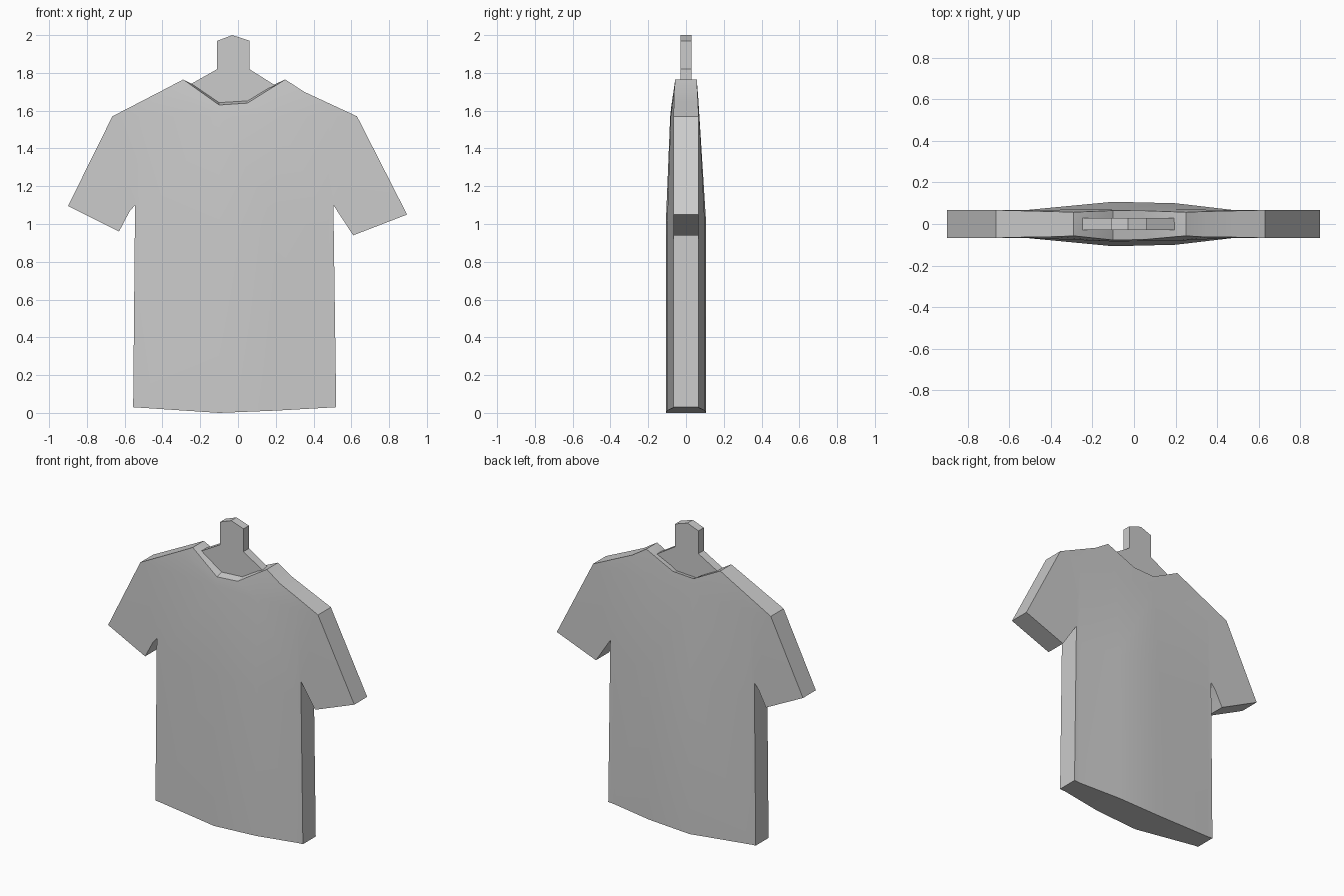
import bpy, bmesh, math
from mathutils import Vector

cube = bpy.data.objects.get("Cube")
if cube:
    bpy.data.objects.remove(cube, do_unlink=True)

grey = bpy.data.materials.new("cloth_grey")
grey.use_nodes = True
colour = (0.6, 0.6, 0.6, 1)
grey.diffuse_color = colour
grey.node_tree.nodes["Principled BSDF"].inputs["Base Color"].default_value = colour


def slab(outline, half):
    """Solid plate: an x-z outline extruded along y."""
    bm = bmesh.new()
    front = bm.faces.new([bm.verts.new((x, -half, z)) for x, z in outline])
    out = bmesh.ops.extrude_face_region(bm, geom=[front], use_keep_orig=True)
    moved = [g for g in out["geom"] if isinstance(g, bmesh.types.BMVert)]
    bmesh.ops.translate(bm, verts=moved, vec=(0, 2 * half, 0))
    bmesh.ops.recalc_face_normals(bm, faces=bm.faces)
    return bm


def finish(bm, name):
    bmesh.ops.recalc_face_normals(bm, faces=bm.faces)
    mesh = bpy.data.meshes.new(name)
    bm.to_mesh(mesh)
    bm.free()
    mesh.materials.append(grey)
    obj = bpy.data.objects.new(name, mesh)
    bpy.context.collection.objects.link(obj)
    bpy.ops.object.select_all(action="DESELECT")
    obj.select_set(True)
    bpy.context.view_layer.objects.active = obj
    bpy.ops.object.shade_smooth_by_angle(angle=math.radians(25))
    return obj


def ramp(value, stops):
    """Piecewise linear lookup."""
    if value <= stops[0][0]:
        return stops[0][1]
    for (a, fa), (b, fb) in zip(stops, stops[1:]):
        if value <= b:
            return fa + (fb - fa) * (value - a) / (b - a)
    return stops[-1][1]


# Shirt: neckline, sleeves, armpits and curved hem
shirt_outline = [
    (-0.29, 1.765), (-0.1, 1.63), (0.05, 1.64), (0.25, 1.765), (0.35, 1.70),
    (0.63, 1.57), (0.895, 1.05), (0.61, 0.94), (0.505, 1.10), (0.52, 0.03),
    (0.2, 0.012), (-0.1, 0.0), (-0.555, 0.03), (-0.545, 1.10), (-0.575, 1.065),
    (-0.63, 0.96), (-0.90, 1.095), (-0.665, 1.57), (-0.385, 1.715)]
bm = slab(shirt_outline, 1)

# Cut lines where the cloth folds
cuts = [(Vector((x, 0, 0)), Vector((1, 0, 0))) for x in (-0.52, -0.1, 0.2, 0.48)]
cuts += [(Vector((0, 0, z)), Vector((0, 0, 1))) for z in (1.0, 1.57)]
for point, normal in cuts:
    geom = bm.verts[:] + bm.edges[:] + bm.faces[:]
    bmesh.ops.bisect_plane(bm, geom=geom, dist=0.0005, plane_co=point, plane_no=normal)

# Chest and back bulge along a ridge, thinner towards the neck
across = [(-0.52, 0), (-0.1, 1), (0.2, 0.82), (0.48, 0)]
front_fall = [(1.0, 1), (1.57, 0.42), (1.65, 0.3), (1.76, 0)]
back_fall = [(1.0, 1), (1.57, 0.1), (1.65, 0)]
for v in bm.verts:
    side = 1 if v.co.y > 0 else -1
    fall = ramp(v.co.z, back_fall if side > 0 else front_fall)
    base = ramp(v.co.z, [(1.57, 0.067), (1.765, 0.057)])
    v.co.y = side * (base + 0.04 * ramp(v.co.x, across) * fall)
    # Neckline sits higher at the back
    if side > 0 and v.co.z > 1.6 and abs(v.co.x) < 0.22:
        v.co.z += 0.27 * (1.765 - v.co.z)
bmesh.ops.triangulate(bm, faces=bm.faces)
finish(bm, "shirt")

# Hanger neck: stem with a peaked top and sloping arms
hanger_outline = [
    (-0.26, 1.735), (-0.11, 1.82), (-0.11, 1.97), (-0.03, 2.0), (0.06, 1.97),
    (0.06, 1.82), (0.195, 1.735), (0.04, 1.62), (-0.1, 1.60)]
finish(slab(hanger_outline, 0.028), "hanger")
